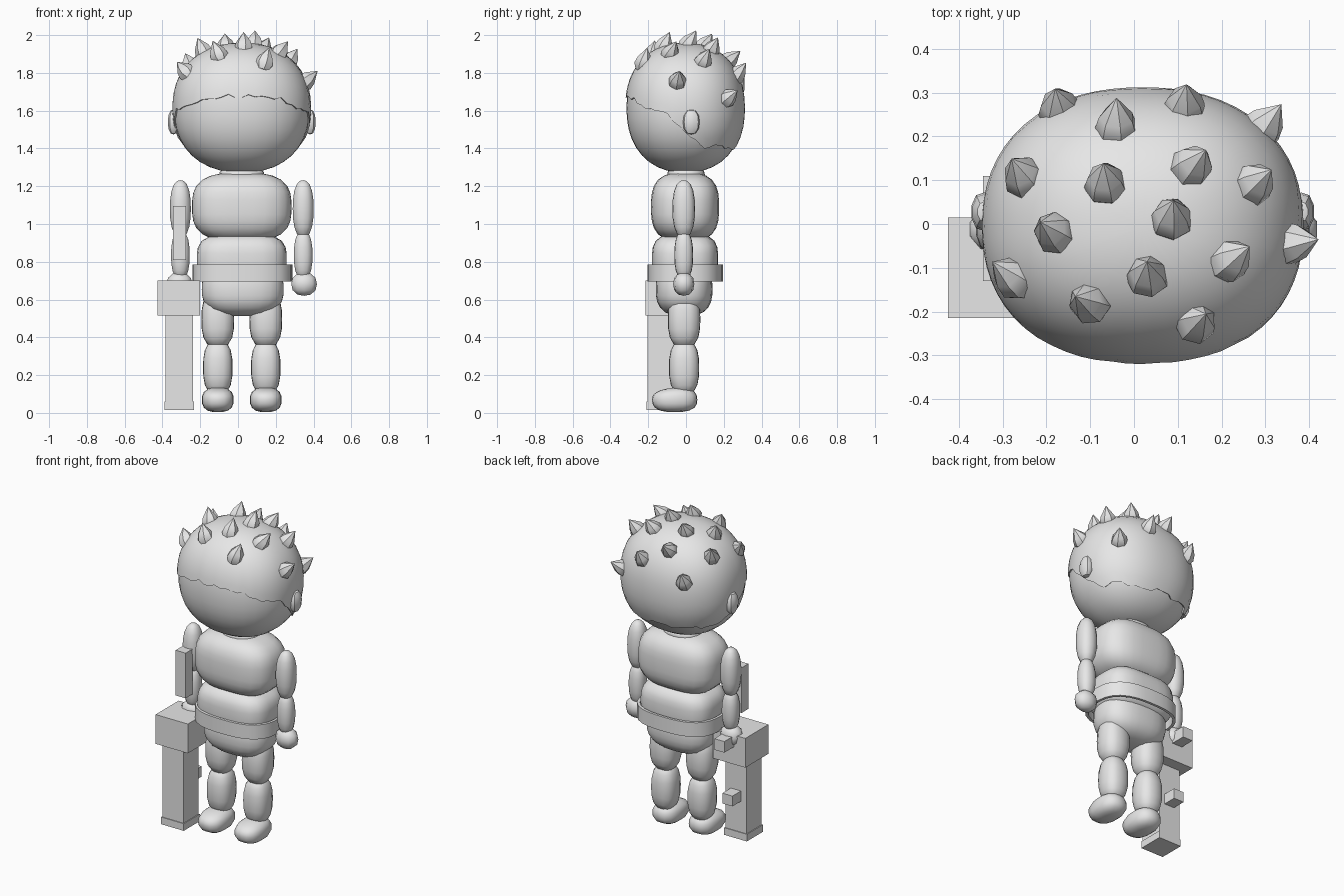
import bpy, bmesh, math, random
from mathutils import Vector

if "Cube" in bpy.data.objects:
    bpy.data.objects.remove(bpy.data.objects["Cube"])

random.seed(4)
CX = 0.02  # body centre line

grey = bpy.data.materials.new("light_grey")
grey.diffuse_color = (0.8, 0.8, 0.8, 1)
grey.use_nodes = True
grey.node_tree.nodes["Principled BSDF"].inputs["Base Color"].default_value = grey.diffuse_color


def make(name, bm, smooth=True):
    bmesh.ops.recalc_face_normals(bm, faces=bm.faces)
    me = bpy.data.meshes.new(name)
    bm.to_mesh(me)
    bm.free()
    me.materials.append(grey)
    ob = bpy.data.objects.new(name, me)
    bpy.context.collection.objects.link(ob)
    if smooth:
        bpy.ops.object.select_all(action='DESELECT')
        ob.select_set(True)
        bpy.context.view_layer.objects.active = ob
        bpy.ops.object.shade_smooth_by_angle(angle=math.radians(40))
    return ob


def super_point(d, r, p):
    """Point of a rounded-box ellipsoid in direction d."""
    k = sum(abs(c) ** p for c in d) ** (-1 / p)
    return Vector((d[0] * k * r[0], d[1] * k * r[1], d[2] * k * r[2]))


def blob(name, centre, r, p=2.3, seg=20, rings=12, shape=None):
    bm = bmesh.new()
    bmesh.ops.create_uvsphere(bm, u_segments=seg, v_segments=rings, radius=1)
    for v in bm.verts:
        q = super_point(v.co, r, p)
        if shape:
            q = shape(q)
        v.co = q + Vector(centre)
    return make(name, bm)


def box(name, x, y, z):
    bm = bmesh.new()
    bmesh.ops.create_cube(bm, size=1)
    for v in bm.verts:
        v.co = [(a + b) / 2 + c * (b - a) for (a, b), c in zip((x, y, z), v.co)]
    return make(name, bm, False)


# Head
HC, HR, HP = Vector((CX, -0.005, 1.612)), (0.36, 0.31, 0.34), 2.25
blob("head", HC, HR, HP, 32, 20)

# Hair cap with a ragged hem that drops from the brow to the nape
HEM = [(-0.33, 1.69), (-0.2, 1.61), (-0.12, 1.60), (-0.05, 1.53),
       (0.05, 1.45), (0.1, 1.41), (0.33, 1.40)]


def hem_height(y):
    for (y0, z0), (y1, z1) in zip(HEM, HEM[1:]):
        if y <= y1:
            return z0 + (z1 - z0) * (y - y0) / (y1 - y0)
    return HEM[-1][1]


def cap_point(a, t, grow=0.007):
    d = (math.sin(t) * math.cos(a), math.sin(t) * math.sin(a), math.cos(t))
    return HC + super_point(d, [c + grow for c in HR], HP)


bm = bmesh.new()
N, ROWS = 64, 14
cols = []
pole = bm.verts.new(cap_point(0, 0))
for i in range(N):
    a = math.tau * i / N
    jag = random.uniform(-0.014, 0.014)
    t = 0.3
    while t < 2.6:
        q = cap_point(a, t)
        if q.z < hem_height(q.y) + jag:
            break
        t += 0.005
    col = [bm.verts.new(cap_point(a, t * k / ROWS)) for k in range(1, ROWS + 1)]
    col.append(bm.verts.new(cap_point(a, t, -0.004)))  # hem thickness
    cols.append(col)
for i in range(N):
    c, n = cols[i], cols[(i + 1) % N]
    bm.faces.new((pole, c[0], n[0]))
    for k in range(ROWS):
        bm.faces.new((c[k], c[k + 1], n[k + 1], n[k]))
make("hair_cap", bm)

# Hair spikes: base x, y and tip x, y
SPIKES = [(-.17, .26, -.18, .31), (-.04, .22, -.04, .29), (.115, .265, .12, .32),
          (.29, .215, .34, .278), (-.25, .105, -.28, .15), (-.065, .09, -.07, .14),
          (.13, .13, .165, .17), (.27, .09, .315, .125), (-.18, -.02, -.215, .005),
          (.085, .01, .09, .055), (.355, -.045, .423, -.035), (-.27, -.125, -.325, -.085),
          (.03, -.12, .03, -.085), (.215, -.085, .265, -.05), (-.1, -.18, -.135, -.165),
          (.14, -.225, .165, -.205)]
SPIKE_PROFILE = [(0, -.05), (.034, -.038), (.05, -.005), (.04, .03), (0, .088)]
for bx, by, tx, ty in SPIKES:
    u = abs((bx - HC.x) / HR[0]) ** HP + abs((by - HC.y) / HR[1]) ** HP
    bz = HC.z + HR[2] * max(0.0, 1 - u) ** (1 / HP)
    flat = math.hypot(tx - bx, ty - by)
    axis = Vector((tx - bx, ty - by, math.sqrt(max(0.09 ** 2 - flat ** 2, 0.05 ** 2))))
    rot = axis.to_track_quat('Z', 'Y')
    bm = bmesh.new()
    vs = [bm.verts.new((r, 0, z)) for r, z in SPIKE_PROFILE]
    es = [bm.edges.new(e) for e in zip(vs, vs[1:])]
    bmesh.ops.spin(bm, geom=vs + es, cent=(0, 0, 0), axis=(0, 0, 1),
                   angle=math.tau, steps=7)
    bmesh.ops.remove_doubles(bm, verts=bm.verts, dist=1e-4)
    for v in bm.verts:
        v.co = rot @ v.co + Vector((bx, by, bz))
    make("hair_spike", bm)

# Torso, waist, hips
blob("neck", (CX, 0, 1.26), (0.12, 0.1, 0.05))
blob("chest", (CX, -0.005, 1.09), (0.263, 0.18, 0.182), 3.0, 28, 16)
blob("waist", (CX, -0.005, 0.81), (0.238, 0.175, 0.14), 3.4, 28, 14)
blob("hips", (CX + .005, -0.01, 0.655), (0.217, 0.15, 0.143), 2.7, 28, 14)

# Belt: a hollow rounded band
bm = bmesh.new()
rings = []
for grow, z in ((0, .695), (0, .785), (-.016, .785), (-.016, .695)):
    ring = []
    for i in range(32):
        a = math.tau * i / 32
        q = super_point((math.cos(a), math.sin(a), 0), (.264 + grow, .2 + grow, 1), 2.7)
        ring.append(bm.verts.new((CX + .004 + q.x, q.y - .003, z)))
    rings.append(ring)
for k in range(4):
    r0, r1 = rings[k], rings[(k + 1) % 4]
    for i in range(32):
        j = (i + 1) % 32
        bm.faces.new((r0[i], r0[j], r1[j], r1[i]))
make("belt", bm)


def foot_shape(q):
    """Lower the toe towards the front."""
    if q.z > 0:
        q.z *= min(1, 0.78 + 0.22 * (q.y + 0.12) / 0.14)
    return q


# Paired parts
for s in (-1, 1):
    side = "left" if s > 0 else "right"
    ax, lx = CX + s * 0.325, CX + s * 0.127
    blob(side + "_ear", (CX + s * 0.362, 0.028, 1.54), (0.03, 0.044, 0.066), 2.4, 10, 6)
    blob(side + "_upper_arm", (ax, -0.012, 1.08), (0.056, 0.06, 0.152), 2.4, 14, 10)
    blob(side + "_forearm", (ax, -0.012, 0.835), (0.05, 0.05, 0.13), 2.4, 14, 10)
    blob(side + "_hand", (ax + s * .005, -0.012, 0.682), (0.07, 0.056, 0.062), 2.3, 10, 6)
    blob(side + "_thigh", (lx, -0.01, 0.495), (0.087, 0.086, 0.15), 2.7, 16, 10)
    blob(side + "_shin", (lx, -0.01, 0.24), (0.078, 0.08, 0.145), 2.7, 16, 10)
    blob(side + "_foot", (lx, -0.06, 0.07), (0.084, 0.12, 0.066), 2.7, 16, 10, foot_shape)

# Block-shaped tool held at the side, with grips behind
box("tool_head", (-.425, -.2), (-.215, .015), (.515, .7))
box("tool_shaft", (-.385, -.237), (-.205, -.055), (.05, .52))
box("tool_foot", (-.39, -.232), (-.21, -.05), (.015, .06))
box("upper_grip", (-.345, -.275), (0, .11), (.625, .695))
box("lower_grip", (-.345, -.275), (-.06, .03), (.255, .32))

# Guard plate in front of the arm
box("arm_guard", (-.345, -.275), (-.13, -.06), (.81, 1.095))
